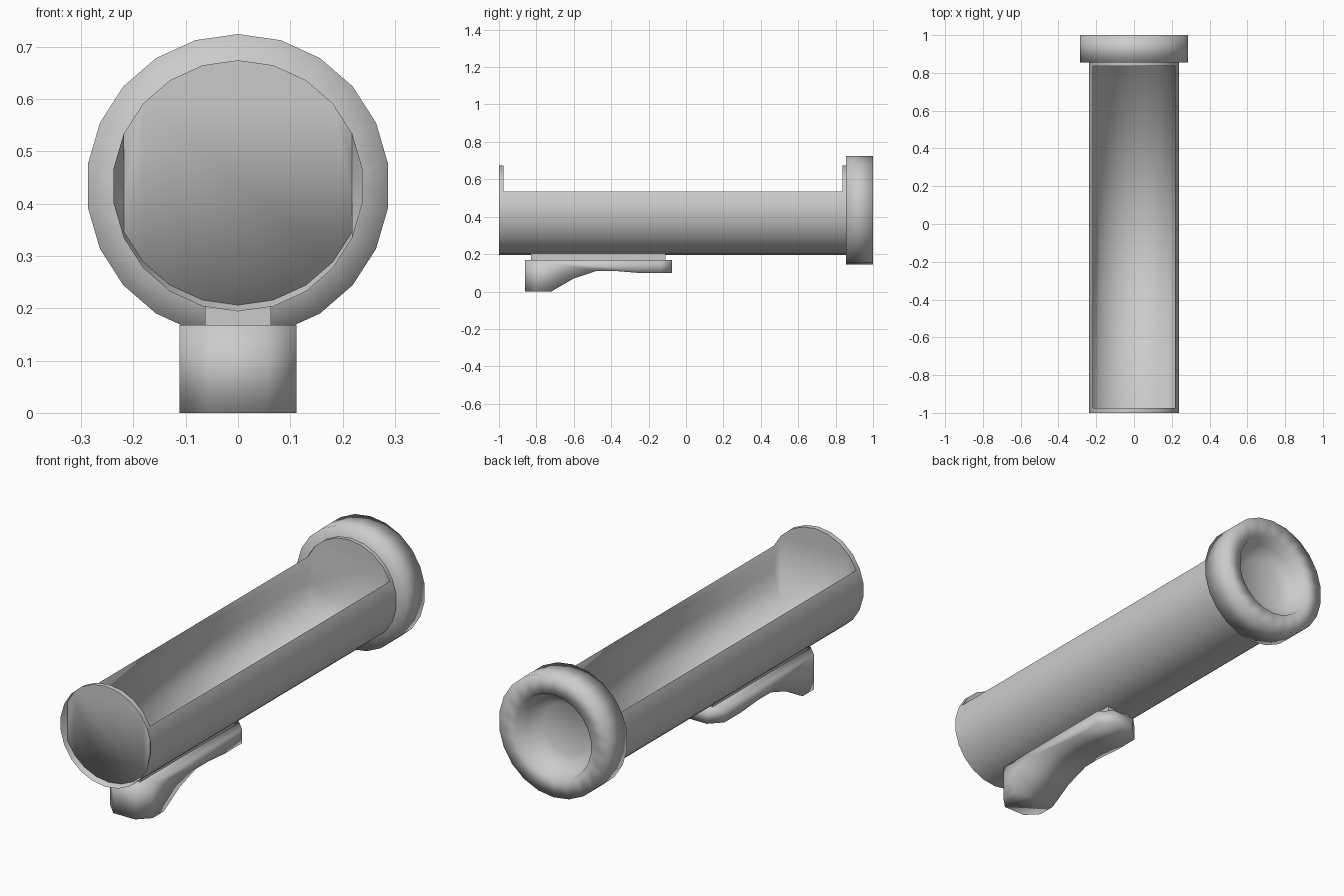
import bpy, bmesh, math

cube = bpy.data.objects.get("Cube")
if cube:
    bpy.data.objects.remove(cube, do_unlink=True)

SIDES = 22
AXIS_Z = 0.434
TUBE_R = 0.24
FIRST, LAST = 4, 18          # ring indices of the open trough's two edges

grey = bpy.data.materials.new("plain_grey")
grey.use_nodes = True
colour = (0.6, 0.6, 0.6, 1)
grey.diffuse_color = colour
grey.node_tree.nodes["Principled BSDF"].inputs["Base Color"].default_value = colour


def finish(name, bm, smooth=True):
    mesh = bpy.data.meshes.new(name)
    for f in bm.faces:
        f.smooth = smooth
    bm.to_mesh(mesh)
    bm.free()
    mesh.materials.append(grey)
    obj = bpy.data.objects.new(name, mesh)
    bpy.context.collection.objects.link(obj)
    return obj


def circle(r):
    step = 2 * math.pi / SIDES
    return [(r * math.sin(i * step), AXIS_Z + r * math.cos(i * step)) for i in range(SIDES)]


def inner_section():
    # outer circle with its lower part raised and its sides flattened
    edge = TUBE_R * math.sin(FIRST * 2 * math.pi / SIDES)
    pts = []
    for i, (x, z) in enumerate(circle(TUBE_R)):
        if FIRST < i < LAST:
            x, z = max(-edge, min(edge, x)), z + 0.012
        pts.append((x, z))
    return pts


def ring(bm, pts, y):
    return [bm.verts.new((x, y, z)) for x, z in pts]


def bridge(bm, a, b, indices, inward=False):
    for i in indices:
        j = (i + 1) % SIDES
        quad = [a[i], a[j], b[j], b[i]]
        bm.faces.new(quad[::-1] if inward else quad)


everything = range(SIDES)
trough_part = range(FIRST, LAST)

# Outer tube: full bands at both ends, open on top between them
bm = bmesh.new()
rings = [ring(bm, circle(TUBE_R), y) for y in (-1, -0.975, 0.837, 0.855)]
for k, part in enumerate((everything, trough_part, everything)):
    bridge(bm, rings[k], rings[k + 1], part)
finish("outer_tube", bm)

# Inner trough with its two end walls
bm = bmesh.new()
front, back = (ring(bm, inner_section(), y) for y in (-0.975, 0.84))
bridge(bm, front, back, trough_part, inward=True)
bm.faces.new(front)
bm.faces.new(back[::-1])
finish("inner_trough", bm)

# Sloping lip around the front opening
bm = bmesh.new()
outer = ring(bm, circle(TUBE_R), -1)
inner = ring(bm, inner_section(), -0.975)
bridge(bm, outer, inner, trough_part, inward=True)
finish("front_lip", bm)

# End collar with a dished back
bm = bmesh.new()
outline = [(0.2, 0.855), (0.29, 0.855), (0.29, 1), (0.2, 1), (0.185, 0.94), (0.12, 0.9)]
rings = [ring(bm, circle(r), y) for r, y in outline]
for a, b in zip(rings, rings[1:]):
    bridge(bm, a, b, everything)
bm.faces.new(rings[-1])
finish("end_collar", bm)


def side_block(name, profile, half_width, chamfer):
    """Extrude a (y, z) profile across x and chamfer its upright corners."""
    bm = bmesh.new()
    face = bm.faces.new([bm.verts.new((-half_width, y, z)) for y, z in profile])
    grown = bmesh.ops.extrude_face_region(bm, geom=[face])["geom"]
    bmesh.ops.translate(bm, vec=(2 * half_width, 0, 0),
                        verts=[v for v in grown if isinstance(v, bmesh.types.BMVert)])
    if chamfer:
        upright = [e for e in bm.edges
                   if abs((e.verts[0].co - e.verts[1].co).normalized().z) > 0.99]
        bmesh.ops.bevel(bm, geom=upright, offset=chamfer, offset_type='OFFSET',
                        segments=1, affect='EDGES')
    bmesh.ops.recalc_face_normals(bm, faces=bm.faces)
    return finish(name, bm, smooth=bool(chamfer))


# Mounting plate and the curved grip under the tube
side_block("mount_plate", [(-0.83, 0.165), (-0.11, 0.165), (-0.11, 0.203), (-0.83, 0.203)],
           0.063, 0)
side_block("lower_grip",
           [(-0.86, 0.168), (-0.86, 0), (-0.72, 0), (-0.6, 0.07), (-0.48, 0.11),
            (-0.38, 0.11), (-0.26, 0.1), (-0.075, 0.1), (-0.075, 0.168)],
           0.112, 0.055)
